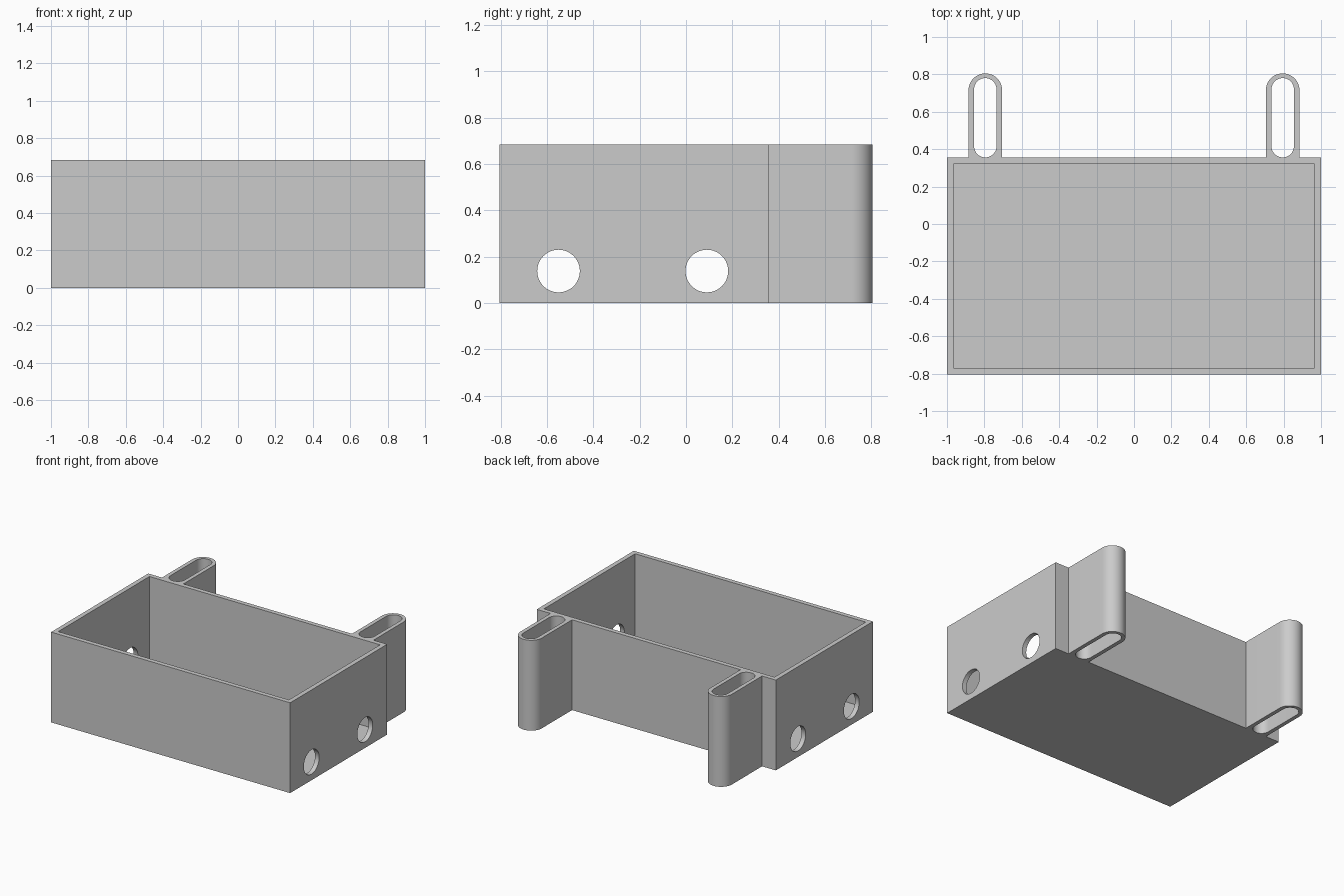
import bpy
import bmesh
from math import pi, sin, cos, radians
from mathutils import Matrix, Vector

if "Cube" in bpy.data.objects:
    bpy.data.objects.remove(bpy.data.objects["Cube"], do_unlink=True)

HEIGHT = 0.683
WALL = 0.035
FLOOR = 0.035
FRONT, BACK = -0.805, 0.355
TAB_X, TAB_R, SLOT_R = 0.795, 0.09, 0.06
TAB_Y = 0.805 - TAB_R            # centre of the rounded tab end
SLOT_START, SLOT_END = BACK + 0.001, 0.78

grey = bpy.data.materials.new("plain grey")
grey.use_nodes = True
colour = (0.6, 0.6, 0.6, 1)
grey.diffuse_color = colour
grey.node_tree.nodes["Principled BSDF"].inputs["Base Color"].default_value = colour


def arc(x, y, radius, start, end, steps=24):
    """Points along an arc, angles in radians."""
    angles = [start + (end - start) * i / steps for i in range(steps + 1)]
    return [(x + radius * cos(a), y + radius * sin(a)) for a in angles]


def prism(name, outline, bottom, top):
    """Extrude a flat outline upwards into a solid."""
    bm = bmesh.new()
    face = bm.faces.new([bm.verts.new((x, y, bottom)) for x, y in outline])
    grown = bmesh.ops.extrude_face_region(bm, geom=[face])
    verts = [v for v in grown["geom"] if isinstance(v, bmesh.types.BMVert)]
    bmesh.ops.translate(bm, verts=verts, vec=Vector((0, 0, top - bottom)))
    bmesh.ops.recalc_face_normals(bm, faces=bm.faces)
    mesh = bpy.data.meshes.new(name)
    bm.to_mesh(mesh)
    bm.free()
    mesh.materials.append(grey)
    obj = bpy.data.objects.new(name, mesh)
    bpy.context.collection.objects.link(obj)
    return obj


def rectangle(x, y0, y1):
    return [(-x, y0), (x, y0), (x, y1), (-x, y1)]


# Box footprint with two rounded mounting tabs on the back
footprint = [(-1, FRONT), (1, FRONT), (1, BACK)]
for x in (TAB_X, -TAB_X):
    footprint += [(x + TAB_R, BACK)] + arc(x, TAB_Y, TAB_R, 0, pi) + [(x - TAB_R, BACK)]
footprint.append((-1, BACK))
box = prism("open_box", footprint, 0, HEIGHT)

# Inner cavity
cutters = [prism("cavity_cutter", rectangle(1 - WALL, FRONT + WALL, BACK - WALL), FLOOR, 1)]

# Long slots through the tabs
for x in (TAB_X, -TAB_X):
    slot = (arc(x, SLOT_END - SLOT_R, SLOT_R, 0, pi)
            + arc(x, SLOT_START + SLOT_R, SLOT_R, pi, 2 * pi))
    cutters.append(prism("slot_cutter", slot, -0.5, 1))

# Round holes through both side walls
for y in (-0.55, 0.09):
    cutter = prism("hole_cutter", arc(0, 0, 0.092, 0, 2 * pi, 48)[:-1], -1.5, 1.5)
    cutter.data.transform(Matrix.Translation((0, y, 0.138)) @ Matrix.Rotation(pi / 2, 4, "Y"))
    cutters.append(cutter)

for cutter in cutters:
    cutter.hide_render = True
    cut = box.modifiers.new(cutter.name, "BOOLEAN")
    cut.operation = "DIFFERENCE"
    cut.solver = "EXACT"
    cut.object = cutter

# Bake the cuts and remove the helpers
bpy.context.view_layer.update()
graph = bpy.context.evaluated_depsgraph_get()
finished = bpy.data.meshes.new_from_object(box.evaluated_get(graph))
box.modifiers.clear()
box.data = finished
for cutter in cutters:
    bpy.data.objects.remove(cutter, do_unlink=True)

bpy.ops.object.select_all(action="DESELECT")
box.select_set(True)
bpy.context.view_layer.objects.active = box
bpy.ops.object.shade_smooth_by_angle(angle=radians(30))
